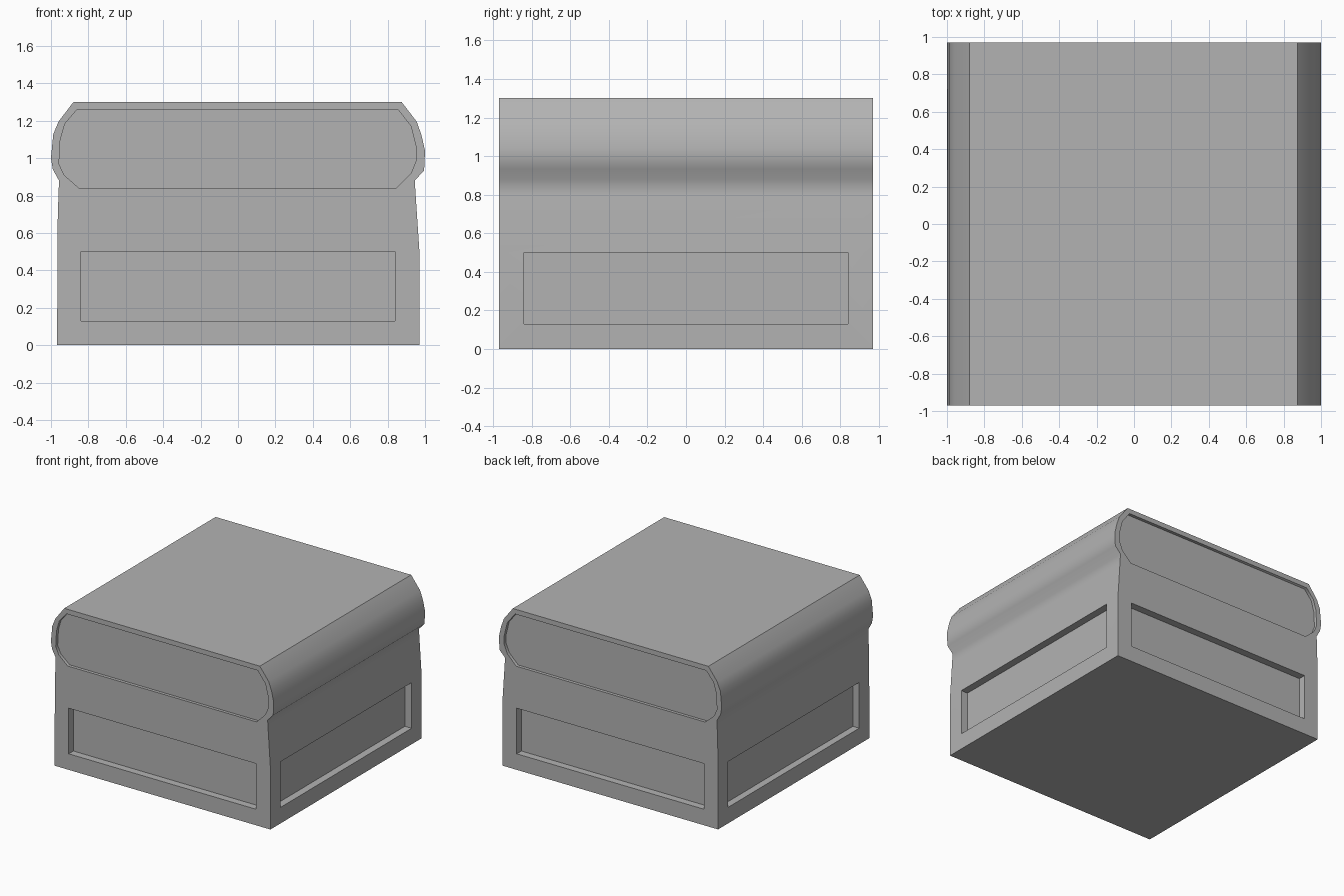
import bpy, bmesh, math
from mathutils import Matrix

if "Cube" in bpy.data.objects:
    bpy.data.objects.remove(bpy.data.objects["Cube"])

HALF = 0.97  # half depth of the body


def prism(name, outline, y0, y1, turn=0.0):
    """Extrude an x-z outline from y0 to y1, then turn it about z."""
    bm = bmesh.new()
    face = bm.faces.new([bm.verts.new((x, y0, z)) for x, z in outline])
    ext = bmesh.ops.extrude_face_region(bm, geom=[face])
    moved = [v for v in ext["geom"] if isinstance(v, bmesh.types.BMVert)]
    bmesh.ops.translate(bm, verts=moved, vec=(0, y1 - y0, 0))
    bmesh.ops.rotate(bm, verts=bm.verts, matrix=Matrix.Rotation(turn, 3, 'Z'))
    bmesh.ops.recalc_face_normals(bm, faces=bm.faces)
    mesh = bpy.data.meshes.new(name)
    bm.to_mesh(mesh)
    bm.free()
    obj = bpy.data.objects.new(name, mesh)
    bpy.context.collection.objects.link(obj)
    return obj


# Body: square base, narrowed neck and rolled top
body = prism("ottoman_body", [
    (-0.967, 0), (0.97, 0), (0.97, 0.5), (0.95, 0.8), (0.945, 0.88), (0.995, 0.934),
    (1.0, 1.04), (0.98, 1.127), (0.955, 1.196), (0.875, 1.3),
    (-0.88, 1.3), (-0.96, 1.195), (-0.988, 1.127), (-1.0, 1.0),
    (-0.99, 0.94), (-0.957, 0.88), (-0.96, 0.8), (-0.965, 0.63)], -HALF, HALF)

# Cutters: a sunken rectangle on all four sides, a shallow scroll panel front and back
rect = [(-0.84, 0.13), (0.84, 0.13), (0.84, 0.5), (-0.84, 0.5)]
scroll = [(-0.85, 0.84), (0.845, 0.84), (0.925, 0.92), (0.953, 0.99),
          (0.955, 1.05), (0.925, 1.17), (0.855, 1.26), (-0.86, 1.26),
          (-0.925, 1.185), (-0.95, 1.1), (-0.957, 0.97), (-0.93, 0.91)]
mirrored = [(-x, z) for x, z in scroll]
cutters = [prism("panel_cutter", rect, -1.2, -HALF + 0.06, i * math.pi / 2) for i in range(4)]
cutters.append(prism("scroll_cutter", scroll, -1.2, -HALF + 0.025))
cutters.append(prism("scroll_cutter", mirrored, -1.2, -HALF + 0.025, math.pi))

bpy.context.view_layer.objects.active = body
body.select_set(True)
for cutter in cutters:
    mod = body.modifiers.new("recess", 'BOOLEAN')
    mod.operation = 'DIFFERENCE'
    mod.solver = 'EXACT'
    mod.object = cutter
    bpy.ops.object.modifier_apply(modifier=mod.name)
    bpy.data.objects.remove(cutter)

# Smooth the rolled sides, keep the other edges crisp
bpy.ops.object.shade_smooth_by_angle(angle=math.radians(51))

# Mid-grey upholstery
grey = bpy.data.materials.new("grey_upholstery")
grey.diffuse_color = (0.45, 0.45, 0.45, 1)
grey.use_nodes = True
grey.node_tree.nodes["Principled BSDF"].inputs["Base Color"].default_value = grey.diffuse_color
body.data.materials.clear()
body.data.materials.append(grey)
